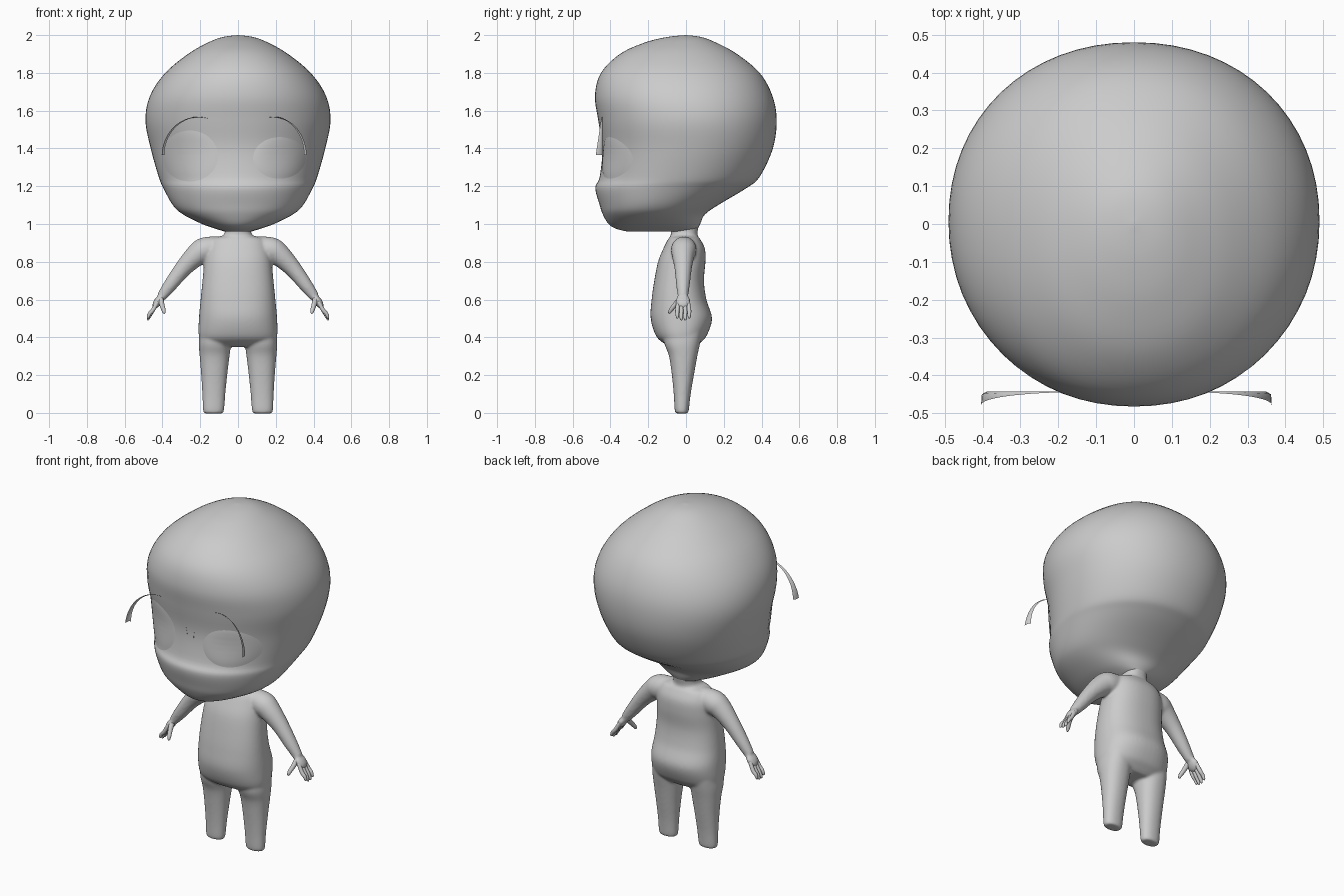
import bpy, bmesh
from math import sin, cos, pi, copysign
from mathutils import Vector, Matrix

cube = bpy.data.objects.get("Cube")
if cube:
    bpy.data.objects.remove(cube)

grey = bpy.data.materials.new("plain grey")
grey.use_nodes = True
colour = (0.6, 0.6, 0.6, 1)
grey.diffuse_color = colour
grey.node_tree.nodes["Principled BSDF"].inputs["Base Color"].default_value = colour


def finish(name, bm):
    """Turn a bmesh into a smooth shaded object."""
    bmesh.ops.remove_doubles(bm, verts=bm.verts, dist=0.0002)
    bmesh.ops.recalc_face_normals(bm, faces=bm.faces)
    mesh = bpy.data.meshes.new(name)
    bm.to_mesh(mesh)
    bm.free()
    mesh.materials.append(grey)
    mesh.shade_smooth()
    obj = bpy.data.objects.new(name, mesh)
    bpy.context.collection.objects.link(obj)
    return obj


def skin(bm, rings, closed=True, caps=True):
    """Bridge successive rings of points with quads."""
    loops = [[bm.verts.new(p) for p in ring] for ring in rings]
    count = len(loops[0])
    for a, b in zip(loops, loops[1:]):
        for i in range(count if closed else count - 1):
            j = (i + 1) % count
            bm.faces.new((a[i], a[j], b[j], b[i]))
    if caps:
        bm.faces.new(loops[0][::-1])
        bm.faces.new(loops[-1])


def refine(rows, steps=5):
    """Catmull-Rom interpolation of section rows."""
    rows = [Vector(r) for r in rows]
    out = []
    for i in range(len(rows) - 1):
        a, b, c, d = rows[max(i - 1, 0)], rows[i], rows[i + 1], rows[min(i + 2, len(rows) - 1)]
        for k in range(steps):
            t = k / steps
            out.append(b + (c - a) * t / 2 + (a * 2 - b * 5 + c * 4 - d) * t * t / 2
                       + (b * 3 - a - c * 3 + d) * t ** 3 / 2)
    return out + [rows[-1]]


def oval(row, cx=0, power=2.0, count=48):
    """Horizontal section from height, front, back and half width."""
    z, front, back, half = row
    ring = []
    for i in range(count):
        c, s = cos(2 * pi * i / count), sin(2 * pi * i / count)
        x = copysign(abs(c) ** (2 / power), c) * half
        y = copysign(abs(s) ** (2 / power), s) * (back - front) / 2
        ring.append((cx + x, (front + back) / 2 + y, z))
    return ring


def tube(bm, path, count=16):
    """Round limb along points given as x, y, z, radius."""
    path = refine(path, 4)
    rings = []
    for i, p in enumerate(path):
        way = path[min(i + 1, len(path) - 1)].xyz - path[max(i - 1, 0)].xyz
        turn = way.to_track_quat('Z', 'Y')
        rings.append([p.xyz + turn @ Vector((cos(2 * pi * k / count), sin(2 * pi * k / count), 0)) * p.w
                      for k in range(count)])
    skin(bm, rings)


# Head: height, front, back, half width
HEAD = refine([
    (.96, -.31, .03, .07), (.975, -.37, .06, .12), (1, -.41, .075, .19),
    (1.05, -.44, .1, .29), (1.1, -.457, .17, .345), (1.19, -.48, .32, .395),
    (1.25, -.457, .39, .42), (1.4, -.443, .46, .462), (1.55, -.465, .48, .49),
    (1.68, -.482, .457, .465), (1.8, -.45, .39, .385), (1.9, -.35, .27, .265),
    (1.96, -.22, .16, .16), (1.99, -.1, .08, .08), (2, 0, 0, 0)])
HEAD_POWER = 2.1
bm = bmesh.new()
skin(bm, [oval(r, 0, HEAD_POWER, 64) for r in HEAD], caps=False)
bmesh.ops.holes_fill(bm, edges=[e for e in bm.edges if e.is_boundary])
finish("head", bm)


def face_y(x, z):
    """Depth of the front of the head at x, z."""
    for a, b in zip(HEAD, HEAD[1:]):
        if a[0] <= z <= b[0]:
            _, front, back, half = a.lerp(b, (z - a[0]) / (b[0] - a[0]))
            edge = max(0, 1 - abs(x / half) ** HEAD_POWER) ** (1 / HEAD_POWER)
            return (front + back) / 2 - (back - front) / 2 * edge


# Eyes: shallow shells following the face
for name, cx, cz, rx, rz in (("right_eye", -.255, 1.36, .15, .135), ("left_eye", .22, 1.35, .14, .11)):
    bm = bmesh.new()
    rings = []
    for k in range(13):
        r = k / 12
        ring = []
        for i in range(40):
            t = 2 * pi * i / 40
            x, z = cx + rx * r * cos(t), cz + rz * r * sin(t)
            ring.append((x, face_y(x, z) - .002 - .008 * (1 - r ** 4), z))
        rings.append(ring)
    skin(bm, rings, caps=False)
    finish(name, bm)

# Lashes: arched ribbons widening towards the outer tip
for name, s, reach in (("right_lash", -1, .39), ("left_lash", 1, .35)):
    mid, rx = (reach + .02) / 2, (reach - .02) / 2
    rings = []
    for i in range(33):
        t = i / 32
        a = pi * (1 - t)
        wide = max(0, t - .4) / .6
        ring = []
        for off, depth in ((0, 0), (.012, .006), (.014, .034)):
            ring.append((s * (mid + (rx + off * wide) * cos(a)), -.443 - depth * wide ** 2 - .001 * (depth > 0),
                         1.365 + (.2 + off * wide) * sin(a)))
        rings.append(ring)
    bm = bmesh.new()
    skin(bm, rings, closed=False, caps=False)
    finish(name, bm)

# Body: torso, legs, arms and palms fused into one skin
bm = bmesh.new()
TORSO = refine([
    (.35, -.08, .05, .14), (.37, -.12, .075, .19), (.41, -.16, .11, .208), (.5, -.187, .138, .207),
    (.6, -.182, .108, .198), (.7, -.168, .095, .188), (.8, -.148, .103, .178),
    (.87, -.12, .1, .165), (.92, -.095, .075, .14), (.943, -.08, .06, .075), (1, -.085, .07, .07)])
skin(bm, [oval(r, 0, 2.3) for r in TORSO])
LEG = refine([(-.003, -.054, .01, .048), (.015, -.06, .015, .056), (.1, -.065, .025, .061),
              (.2, -.075, .042, .069), (.3, -.09, .06, .079), (.37, -.115, .075, .085), (.45, -.12, .09, .08)])
for s in (-1, 1):
    skin(bm, [oval(r, s * (.13 - .02 * r[0]), 2.2, 32) for r in LEG])
    tube(bm, [(s * .1, -.01, .875, .06), (s * .175, -.012, .862, .068), (s * .22, -.015, .835, .06),
              (s * .29, -.015, .765, .046), (s * .36, -.016, .675, .036), (s * .405, -.016, .615, .027)], 24)
    palm = (Matrix.Translation((s * .423, -.016, .59)) @ Matrix.Rotation(-s * .6, 4, 'Y')
            @ Matrix.Diagonal((.022, .04, .045, 1)))
    bmesh.ops.create_icosphere(bm, subdivisions=3, radius=1, matrix=palm)
body = finish("body", bm)
fuse = body.modifiers.new("fuse", 'REMESH')
fuse.mode = 'VOXEL'
fuse.voxel_size = .007
fuse.use_smooth_shade = True
relax = body.modifiers.new("relax", 'SMOOTH')
relax.factor = .5
relax.iterations = 10

# Fingers and thumbs
for side, s in (("left", 1), ("right", -1)):
    bm = bmesh.new()
    for i in range(4):
        y = -.046 + .021 * i
        drop = .01 * (i in (0, 3))
        tube(bm, [(s * .425, y * .8 - .004, .59, .011), (s * .45, y, .545, .011),
                  (s * .468, y, .515 + drop, .01), (s * .476, y, .496 + drop, .007), (s * .478, y, .49 + drop, .002)], 12)
    tube(bm, [(s * .41, -.03, .605, .016), (s * .402, -.06, .57, .013),
              (s * .394, -.08, .545, .011), (s * .391, -.088, .53, .007), (s * .39, -.09, .525, .002)], 12)
    finish(side + "_fingers", bm)
